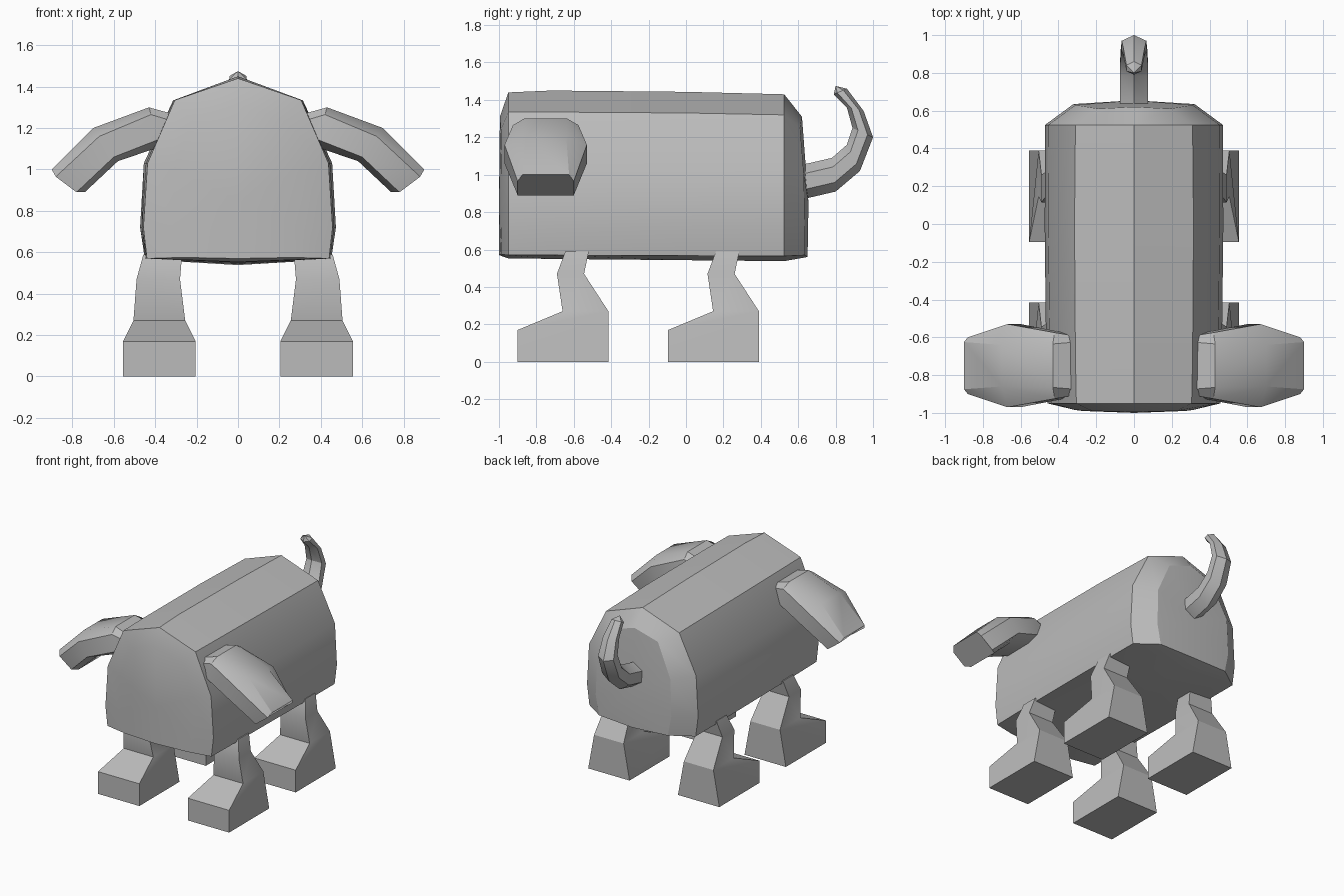
import bpy, bmesh, math

if "Cube" in bpy.data.objects:
    bpy.data.objects.remove(bpy.data.objects["Cube"])

grey = bpy.data.materials.new("plain grey")
grey.diffuse_color = (0.5, 0.5, 0.5, 1)
grey.use_nodes = True
grey.node_tree.nodes["Principled BSDF"].inputs["Base Color"].default_value = grey.diffuse_color


def loft(name, rings, centres=(None, None)):
    """Skin a list of equal-length closed rings; an end is a flat cap or a fan."""
    bm = bmesh.new()
    vs = [[bm.verts.new(p) for p in r] for r in rings]
    n = len(rings[0])
    for a, b in zip(vs, vs[1:]):
        for i in range(n):
            j = (i + 1) % n
            bm.faces.new((a[i], a[j], b[j], b[i]))
    for ring, c in ((vs[0], centres[0]), (vs[-1], centres[1])):
        if c is None:
            bm.faces.new(ring)
        else:
            cv = bm.verts.new(c)
            for i in range(n):
                bm.faces.new((cv, ring[i], ring[(i + 1) % n]))
    bmesh.ops.remove_doubles(bm, verts=bm.verts, dist=0.0005)
    bmesh.ops.recalc_face_normals(bm, faces=bm.faces)
    me = bpy.data.meshes.new(name)
    bm.to_mesh(me)
    bm.free()
    me.materials.append(grey)
    ob = bpy.data.objects.new(name, me)
    bpy.context.collection.objects.link(ob)
    bpy.ops.object.select_all(action='DESELECT')
    ob.select_set(True)
    bpy.context.view_layer.objects.active = ob
    bpy.ops.object.shade_smooth_by_angle(angle=math.radians(30))
    return ob


# Body: half profiles (x, y, z) from ridge to belly, mirrored into rings
def body_ring(half):
    return half + [(-x, y, z) for x, y, z in reversed(half) if x > 0]


def section(y, xs, zs):
    return body_ring([(x, y, z) for x, z in zip(xs, zs)])


front = body_ring([(0, -0.995, 1.31), (0.22, -0.99, 1.24), (0.31, -0.985, 1.0),
                   (0.31, -0.985, 0.72), (0.27, -0.99, 0.575), (0, -1.0, 0.57)])
back = body_ring([(0, 0.62, 1.31), (0.19, 0.61, 1.25), (0.31, 0.63, 1.0),
                  (0.32, 0.635, 0.72), (0.29, 0.635, 0.57), (0, 0.65, 0.56)])
loft("body", [
    front,
    section(-0.95, (0, 0.305, 0.437, 0.457, 0.44, 0), (1.44, 1.335, 1.03, 0.72, 0.57, 0.553)),
    section(-0.72, (0, 0.31, 0.445, 0.465, 0.445, 0), (1.45, 1.335, 1.03, 0.72, 0.57, 0.55)),
    section(0.0, (0, 0.315, 0.455, 0.473, 0.45, 0), (1.443, 1.33, 1.03, 0.72, 0.567, 0.543)),
    section(0.525, (0, 0.31, 0.453, 0.47, 0.45, 0), (1.43, 1.32, 1.03, 0.72, 0.565, 0.538)),
    back,
], ((0, -1.0, 0.85), (0, 0.655, 0.85)))


# Legs: each level is front (y, z), back (y, z), front x range, back x range
wide, ankle, knee, hip = (0.205, 0.555), (0.255, 0.505), (0.28, 0.49), (0.27, 0.457)
LEVELS = [
    ((-0.90, 0.0), (-0.415, 0.0), wide, wide),
    ((-0.90, 0.17), (-0.415, 0.27), wide, ankle),
    ((-0.66, 0.27), (-0.415, 0.27), ankle, ankle),
    ((-0.69, 0.47), (-0.545, 0.47), knee, knee),
    ((-0.645, 0.59), (-0.52, 0.59), hip, hip),
]
for side, s in (("right", 1), ("left", -1)):
    for pos, dy in (("front", 0), ("back", 0.805)):
        loft(f"{pos}_leg_{side}", [
            [(s * fx[0], f[0] + dy, f[1]), (s * fx[1], f[0] + dy, f[1]),
             (s * bx[1], b[0] + dy, b[1]), (s * bx[0], b[0] + dy, b[1])]
            for f, b, fx, bx in LEVELS])

# Ears: octagonal sections given by four (x, z) points from upper to lower side
EAR = [
    (((0.25, 1.25), (0.27, 1.22), (0.30, 1.13), (0.31, 1.10)), 0.13, 0.15),
    (((0.43, 1.30), (0.42, 1.265), (0.37, 1.15), (0.36, 1.115)), 0.115, 0.175),
    (((0.70, 1.20), (0.67, 1.16), (0.60, 1.06), (0.58, 1.04)), 0.11, 0.22),
    (((0.90, 1.0), (0.88, 0.965), (0.78, 0.89), (0.74, 0.89)), 0.125, 0.15),
]
for side, s in (("right", 1), ("left", -1)):
    rings = []
    for pts, a, b in EAR:
        w = (a, b, b, a)
        rings.append([(s * x, -0.75 + h, z) for (x, z), h in zip(pts, w)] +
                     [(s * x, -0.75 - h, z) for (x, z), h in reversed(list(zip(pts, w)))])
    loft(f"ear_{side}", rings)

# Tail: hexagonal sections between outer and inner (y, z) curve points
TAIL = [
    ((0.58, 0.87), (0.58, 1.05), 0.075),
    ((0.65, 0.875), (0.65, 1.06), 0.075),
    ((0.80, 0.91), (0.78, 1.09), 0.075),
    ((0.93, 1.02), (0.86, 1.16), 0.072),
    ((1.00, 1.20), (0.89, 1.25), 0.065),
    ((0.95, 1.34), (0.86, 1.36), 0.055),
    ((0.86, 1.46), (0.79, 1.43), 0.04),
]
rings = []
for o, i, w in TAIL:
    mid = [[o[k] + (i[k] - o[k]) * t for k in (0, 1)] for t in (0.27, 0.73)]
    rings.append([(0, *o), (w, *mid[0]), (w, *mid[1]),
                  (0, *i), (-w, *mid[1]), (-w, *mid[0])])
loft("tail", rings, (None, (0, 0.80, 1.475)))
